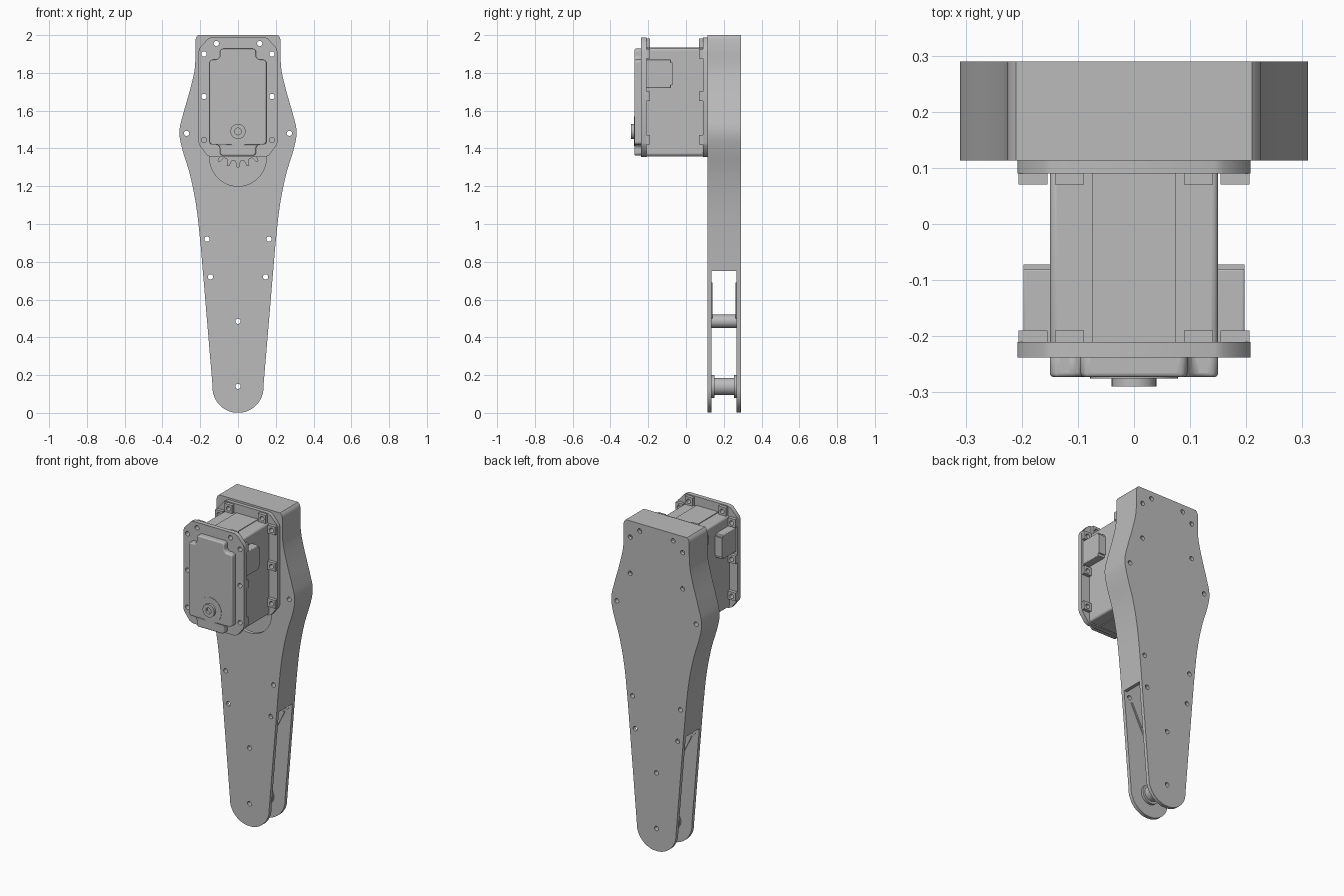
import bpy, bmesh, math

if "Cube" in bpy.data.objects:
    bpy.data.objects.remove(bpy.data.objects["Cube"])

grey = bpy.data.materials.new("plain grey")
grey.diffuse_color = (0.5, 0.5, 0.5, 1)
grey.use_nodes = True
grey.node_tree.nodes["Principled BSDF"].inputs["Base Color"].default_value = grey.diffuse_color


def circle(x, z, r, n=24):
    return [(x + r * math.cos(2 * math.pi * i / n), z + r * math.sin(2 * math.pi * i / n)) for i in range(n)]


def rect(x0, x1, z0, z1):
    return [(x0, z0), (x1, z0), (x1, z1), (x0, z1)]


def mirrored(half):
    """Close a right-hand half profile (x > 0) across x = 0."""
    return half + [(-x, z) for x, z in reversed(half)]


def prism(name, loops, y0, y1, bevel=0):
    """Extrude front-view loops (inner loops become holes) from y0 to y1."""
    cu = bpy.data.curves.new(name, 'CURVE')
    cu.dimensions = '2D'
    cu.fill_mode = 'BOTH'
    cu.extrude = (y1 - y0) / 2
    for pts in loops:
        sp = cu.splines.new('POLY')
        sp.points.add(len(pts) - 1)
        for p, (x, z) in zip(sp.points, pts):
            p.co = (x, z, 0, 1)
        sp.use_cyclic_u = True
    tmp = bpy.data.objects.new(name + "_curve", cu)
    bpy.context.collection.objects.link(tmp)
    deps = bpy.context.evaluated_depsgraph_get()
    me = bpy.data.meshes.new_from_object(tmp.evaluated_get(deps))
    bpy.data.objects.remove(tmp)
    bm = bmesh.new()
    bm.from_mesh(me)
    bmesh.ops.remove_doubles(bm, verts=bm.verts, dist=1e-5)
    if bevel:
        bmesh.ops.dissolve_limit(bm, angle_limit=0.01, verts=bm.verts, edges=bm.edges)
    for v in bm.verts:
        x, z, d = v.co
        v.co = (x, (y0 + y1) / 2 - d, z)
    bmesh.ops.recalc_face_normals(bm, faces=bm.faces)
    bm.to_mesh(me)
    bm.free()
    me.materials.clear()
    me.materials.append(grey)
    ob = bpy.data.objects.new(name, me)
    bpy.context.collection.objects.link(ob)
    if bevel:
        m = ob.modifiers.new("rounding", 'BEVEL')
        m.width = bevel
        m.segments = 3
        m.limit_method = 'ANGLE'
    return ob


def smooth_path(p, n=5):
    """Catmull-Rom curve through the points."""
    out = []
    q = [p[0]] + p + [p[-1]]
    for a, b, c, d in zip(q, q[1:], q[2:], q[3:]):
        for i in range(n):
            t = i / n
            out.append(tuple(0.5 * (2 * b[k] + (c[k] - a[k]) * t + (2 * a[k] - 5 * b[k] + 4 * c[k] - d[k]) * t * t
                                    + (3 * b[k] - a[k] - 3 * c[k] + d[k]) * t ** 3) for k in (0, 1)))
    return out + [p[-1]]


# Leg outline: rounded foot, waist, hip bulge, flat top
foot = [(0.135 * math.sin(a), 0.135 - 0.135 * math.cos(a)) for a in [math.pi / 2 * i / 12 for i in range(1, 12)]]
side = smooth_path([(0.186, 0.75), (0.201, 0.92), (0.222, 1.10), (0.254, 1.26), (0.296, 1.40),
                    (0.31, 1.49), (0.291, 1.58), (0.254, 1.71), (0.23, 1.815), (0.225, 1.90)])
upper = side + [(0.225, 1.975), (0.22, 1.99), (0.21, 2.0)]
outline = mirrored(foot + [(0.135, 0.145)] + upper)

# Screw positions on the right-hand side
flange_screws = [(0.115, 1.955), (0.18, 1.90), (0.18, 1.675)]
leg_screws = [(0.272, 1.48), (0.164, 0.92), (0.146, 0.72)]


def both(points):
    return [(s * x, z) for x, z in points for s in (1, -1)]


R = 0.014
holes = [circle(x, z, R, 16) for x, z in both(flange_screws + leg_screws) + [(0, 0.485), (0, 0.14)]]
arc = [(0.15 * math.cos(a), 1.35 + 0.15 * math.sin(a)) for a in [-math.pi * i / 24 for i in range(25)]]
window = arc + [(-0.15, 1.52), (0.15, 1.52)]

# Leg shell: two plates and the wall between them
prism("leg_front_plate", [outline, window] + holes, 0.113, 0.135)
prism("leg_back_plate", [outline] + holes, 0.268, 0.29)
inner = [(x - 0.022, min(z, 1.978)) for x, z in upper]
prism("leg_wall", [mirrored(upper) + list(reversed(mirrored(inner)))], 0.135, 0.268)
prism("leg_screw_posts", [c for x, z in both(leg_screws[:2])
                          for c in (circle(x, z, 0.027), circle(x, z, R, 16))], 0.134, 0.269)

# Shallow diagonal ribs on the inside of each plate
ribs = [[(s * 0.125, 0.69), (s * 0.137, 0.69), (s * 0.042, 0.50), (s * 0.030, 0.50)] for s in (1, -1)]
prism("front_ribs", ribs, 0.134, 0.141)
prism("back_ribs", ribs, 0.262, 0.269)

# Idler pin and lower spool
prism("idler_pin", [circle(0, 0.485, 0.035), circle(0, 0.485, R, 16)], 0.134, 0.269)
prism("spool_core", [circle(0, 0.14, 0.046, 32), circle(0, 0.14, R, 16)], 0.134, 0.269)
for name, y0, y1 in (("spool_front_rim", 0.134, 0.15), ("spool_back_rim", 0.253, 0.269)):
    prism(name, [circle(0, 0.14, 0.06, 32), circle(0, 0.14, R, 16)], y0, y1)

# Drive sprocket on the motor shaft
teeth, gear = 22, []
for i in range(teeth):
    for off, r in ((-0.30, 0.158), (-0.12, 0.19), (0.12, 0.19), (0.30, 0.158)):
        a = 2 * math.pi * (i + off) / teeth
        gear.append((r * math.sin(a), 1.49 - r * math.cos(a)))
prism("sprocket", [gear], 0.175, 0.225)
prism("drive_shaft", [circle(0, 1.49, 0.045)], 0.09, 0.24)

# Motor housing
prism("motor_body", [rect(-0.15, 0.15, 1.362, 1.93)], -0.225, 0.10, bevel=0.012)
prism("motor_body_band", [rect(-0.075, 0.075, 1.358, 1.934)], -0.217, 0.095)
for s, name in ((1, "right_connector"), (-1, "left_connector")):
    xs = sorted((s * 0.14, s * 0.197))
    prism(name, [rect(*xs, 1.72, 1.87)], -0.22, -0.08, bevel=0.004)
    prism(name + "_lip", [rect(*xs, 1.735, 1.855)], -0.085, -0.072)

# Mounting flanges with screw bosses
screws = both(flange_screws + [(0.18, 1.445)])
flange = mirrored([(0.145, 1.355), (0.165, 1.365), (0.203, 1.415), (0.208, 1.43), (0.208, 1.915),
                   (0.203, 1.932), (0.16, 1.98), (0.143, 1.988)])
screw_holes = [circle(x, z, R, 16) for x, z in screws]
bosses = [rect(x - 0.026, x + 0.026, z - 0.024, z + 0.027) for x, z in screws]
for name, y0, y1, b0, b1 in (("front_flange", -0.238, -0.21, -0.211, -0.19),
                             ("rear_flange", 0.09, 0.114, 0.07, 0.091)):
    prism(name, [flange] + screw_holes, y0, y1)
    prism(name + "_bosses", bosses + screw_holes, b0, b1)

# Front cover with notched corners
cover = mirrored([(0.085, 1.362), (0.095, 1.372), (0.095, 1.405), (0.108, 1.42), (0.14, 1.42), (0.15, 1.43),
                  (0.15, 1.86), (0.14, 1.87), (0.108, 1.87), (0.095, 1.885), (0.095, 1.918), (0.085, 1.928)])
prism("front_cover", [cover], -0.273, -0.23, bevel=0.01)

# Output hub on the cover
prism("hub_ring", [circle(0, 1.49, 0.078, 48)], -0.275, -0.26)
prism("hub", [circle(0, 1.49, 0.04, 32), circle(0, 1.49, 0.018)], -0.29, -0.27)

# Smooth the round sides, keep edges sharp
bpy.ops.object.select_all(action='SELECT')
bpy.context.view_layer.objects.active = bpy.context.scene.objects["leg_wall"]
bpy.ops.object.shade_smooth_by_angle(angle=math.radians(30))
